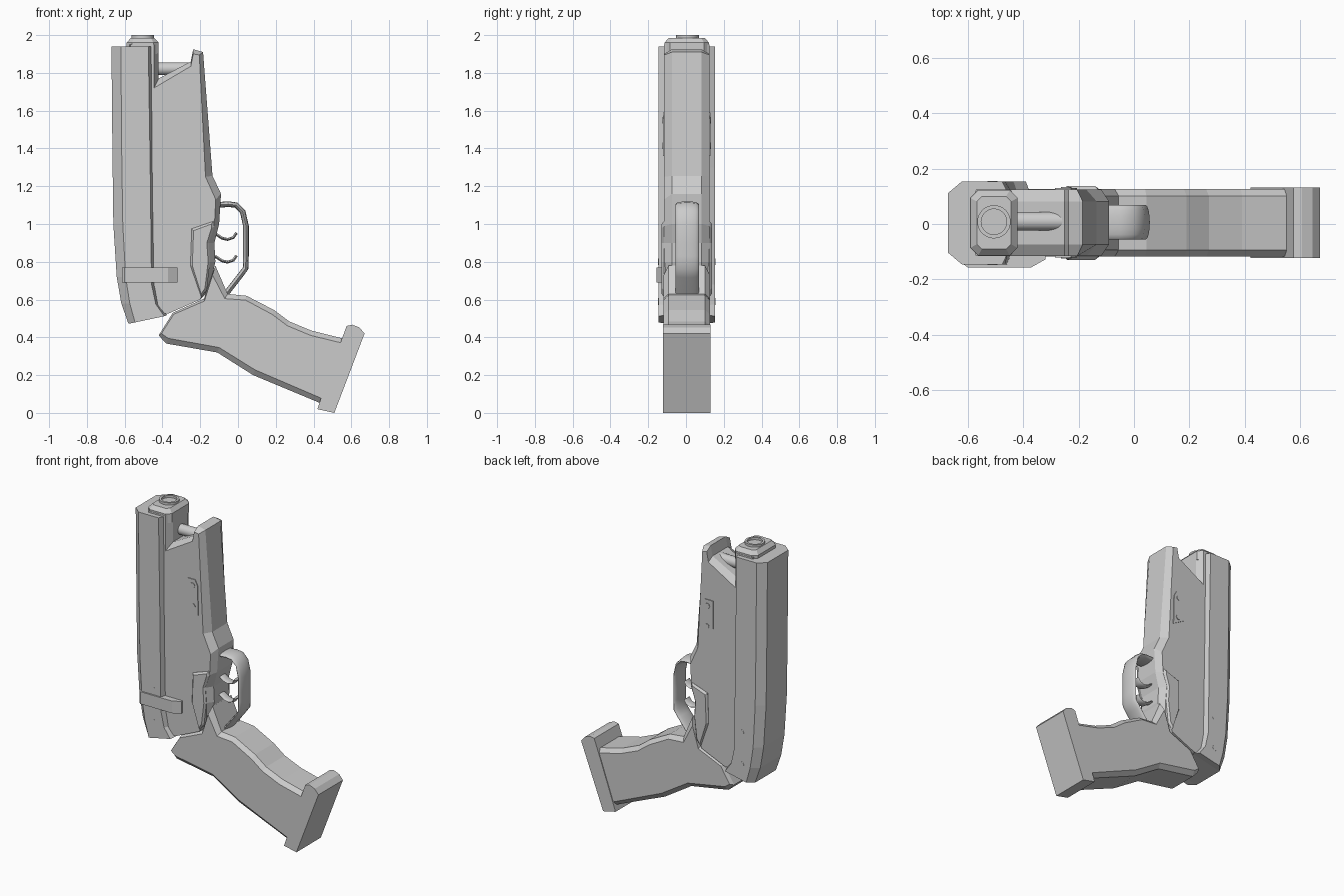
import bpy, bmesh, math
from mathutils import Vector

if "Cube" in bpy.data.objects:
    bpy.data.objects.remove(bpy.data.objects["Cube"])

CY = 0.004  # side-to-side centre line


def loft(name, rings, smooth=False, closed=False):
    """Skin equal-length rings of points, capping both ends."""
    bm = bmesh.new()
    vs = [[bm.verts.new(p) for p in r] for r in rings]
    n = len(vs[0])
    for a, b in zip(vs, vs[1:] + ([vs[0]] if closed else [])):
        for i in range(n):
            j = (i + 1) % n
            bm.faces.new((a[i], a[j], b[j], b[i]))
    if not closed:
        bm.faces.new(vs[0])
        bm.faces.new(vs[-1][::-1])
    bmesh.ops.recalc_face_normals(bm, faces=bm.faces)
    me = bpy.data.meshes.new(name)
    bm.to_mesh(me)
    bm.free()
    ob = bpy.data.objects.new(name, me)
    bpy.context.collection.objects.link(ob)
    if smooth:
        bpy.context.view_layer.objects.active = ob
        ob.select_set(True)
        bpy.ops.object.shade_smooth_by_angle(angle=math.radians(40))
        ob.select_set(False)
    return ob


def slab(name, pts, half, c=0.0, cy=CY):
    """Side profile (x, z[, inset x, inset z]) given thickness in y, edges chamfered by c."""
    outer = [p[:2] for p in pts]
    inner = [p[2:4] if len(p) == 4 else p[:2] for p in pts]
    layers = [(inner, -half), (outer, c - half), (outer, half - c), (inner, half)]
    if c == 0:
        layers = layers[::3]
    return loft(name, [[(x, cy + y, z) for x, z in prof] for prof, y in layers])


def rod(name, a, b, r, n=20):
    a, b = Vector(a), Vector(b)
    q = (b - a).to_track_quat('Z', 'Y')
    ring = [q @ Vector((r * math.cos(t), r * math.sin(t), 0))
            for t in (2 * math.pi * i / n for i in range(n))]
    return loft(name, [[a + v for v in ring], [b + v for v in ring]], True)


def band(name, path, ry, rt, n=16, cy=CY):
    """Sweep an elliptical section (ry wide, rt thick) along an xz path."""
    P = [Vector((x, cy, z)) for x, z in path]
    rings = []
    for i, p in enumerate(P):
        t = (P[min(i + 1, len(P) - 1)] - P[max(i - 1, 0)]).normalized()
        nrm = Vector((-t.z, 0, t.x))
        rings.append([p + nrm * rt * math.sin(a) + Vector((0, ry * math.cos(a), 0))
                      for a in (2 * math.pi * k / n for k in range(n))])
    return loft(name, rings, True)


# Outer shell with chamfered back edge, curving in at the bottom
slab("outer_shell", [
    (-.455, 1.94, -.475, 1.94), (-.67, 1.94, -.62, 1.94), (-.665, 1.4, -.616, 1.4),
    (-.66, 1.0, -.61, 1.0), (-.642, .72, -.595, .72), (-.618, .58, -.573, .58),
    (-.58, .472, -.545, .479), (-.375, .518, -.39, .512), (-.42, .57, -.435, .575),
    (-.44, .68, -.458, .68), (-.45, 1.3, -.465, 1.3)], .15, .042)

# Main body with the notch near the top and stepped front edge
slab("main_body", [
    (-.58, 1.95, -.57, 1.95), (-.42, 1.95, -.445, 1.95), (-.42, 1.77, -.445, 1.72),
    (-.25, 1.86, -.25, 1.835), (-.237, 1.925, -.237, 1.9), (-.185, 1.91, -.205, 1.895),
    (-.135, 1.255, -.172, 1.25), (-.09, 1.16, -.118, 1.13), (-.1, 1.0, -.125, .99),
    (-.125, .9, -.155, .9), (-.12, .8, -.15, .8), (-.15, .65, -.185, .63),
    (-.2, .6), (-.37, .525), (-.42, .525), (-.58, .55)], .12, .042)

# Muzzle block with chamfered corners
def octagon(hx, hy, c, z):
    s = [(hx, hy - c), (hx - c, hy), (c - hx, hy), (-hx, hy - c)]
    s += [(-x, -y) for x, y in s]
    return [(x - .505, y + CY, z) for x, y in s]

loft("muzzle_block", [octagon(.085, .118, .028, 1.9), octagon(.085, .118, .028, 1.96),
                      octagon(.062, .095, .018, 1.985)])

# Muzzle ring: square-section hoop
hoop = []
for i in range(32):
    t = 2 * math.pi * i / 32
    hoop.append([(-.505 + r * math.cos(t), .008 + r * math.sin(t), z)
                 for r, z in ((.06, 1.96), (.06, 2.0), (.046, 2.0), (.046, 1.96))])
loft("muzzle_ring", hoop, True, closed=True)

# Guide rod across the notch
rod("guide_rod", (-.46, .01, 1.822), (-.225, .01, 1.822), .034)

# Raised lower side panels
slab("lower_panel", [
    (-.245, .975, -.235, .965), (-.13, 1.015, -.14, 1.0), (-.125, .985, -.14, .98),
    (-.155, .9, -.165, .9), (-.148, .8, -.158, .8), (-.165, .65, -.175, .66),
    (-.195, .615, -.195, .63), (-.252, .78, -.242, .78)], .133, .012)

# Grip with chamfered edges and pointed tang
slab("grip", [
    (-.42, .41, -.405, .42), (-.345, .53, -.34, .522), (-.18, .605, -.178, .592),
    (-.12, .78, -.135, .73), (-.055, .63, -.07, .605), (.045, .62, .04, .597),
    (.19, .545, .18, .522), (.27, .485, .26, .462), (.39, .435, .385, .41),
    (.55, .395, .55, .37), (.44, .05, .44, .078), (.08, .2, .09, .228),
    (-.11, .32, -.1, .346), (-.38, .367, -.37, .395)], .122, .025)

# Base plate on the grip end
slab("grip_base_plate", [
    (.54, .365), (.575, .46), (.605, .467), (.643, .452), (.67, .42),
    (.51, 0), (.42, .02), (.437, .07)], .127)

# Trigger guard
band("trigger_guard", [(-.12, 1.1), (-.05, 1.105), (-.01, 1.1), (.025, 1.065), (.042, .99),
                       (.042, .9), (.042, .83), (.04, .765), (.01, .725), (-.06, .635)],
     .062, .015, cy=.006)

# Two curled triggers
for i, z in enumerate((.945, .825)):
    band(f"trigger_{i + 1}", [(-.14, z), (-.115, z), (-.085, z - .02), (-.055, z - .027),
                              (-.025, z - .017), (-.008, z + .008)], .03, .008, 10)

# Bolted side plates and pins, mirrored on both sides
for side, s in (("right", -1), ("left", 1)):
    slab(f"side_plate_{side}", [(-.285, 1.59), (-.228, 1.59), (-.21, 1.555), (-.205, 1.36),
                                (-.285, 1.405)], .01, cy=CY + s * .115)
    for k, (x, z) in enumerate(((-.246, 1.55), (-.242, 1.415))):
        rod(f"plate_bolt_{side}_{k + 1}", (x, CY + s * .11, z), (x, CY + s * .129, z), .017, 16)
    for k, z in enumerate((.8, .59)):
        rod(f"shell_pin_{side}_{k + 1}", (-.51, CY + s * .13, z), (-.51, CY + s * .151, z), .018, 16)

# Catch lever, one side only
lever = [(-.615, -.145), (-.6, -.156), (-.37, -.156), (-.32, -.128), (-.32, -.1), (-.6, -.1)]
loft("catch_lever", [[(x, y, z) for x, y in lever] for z in (.69, .77)])
